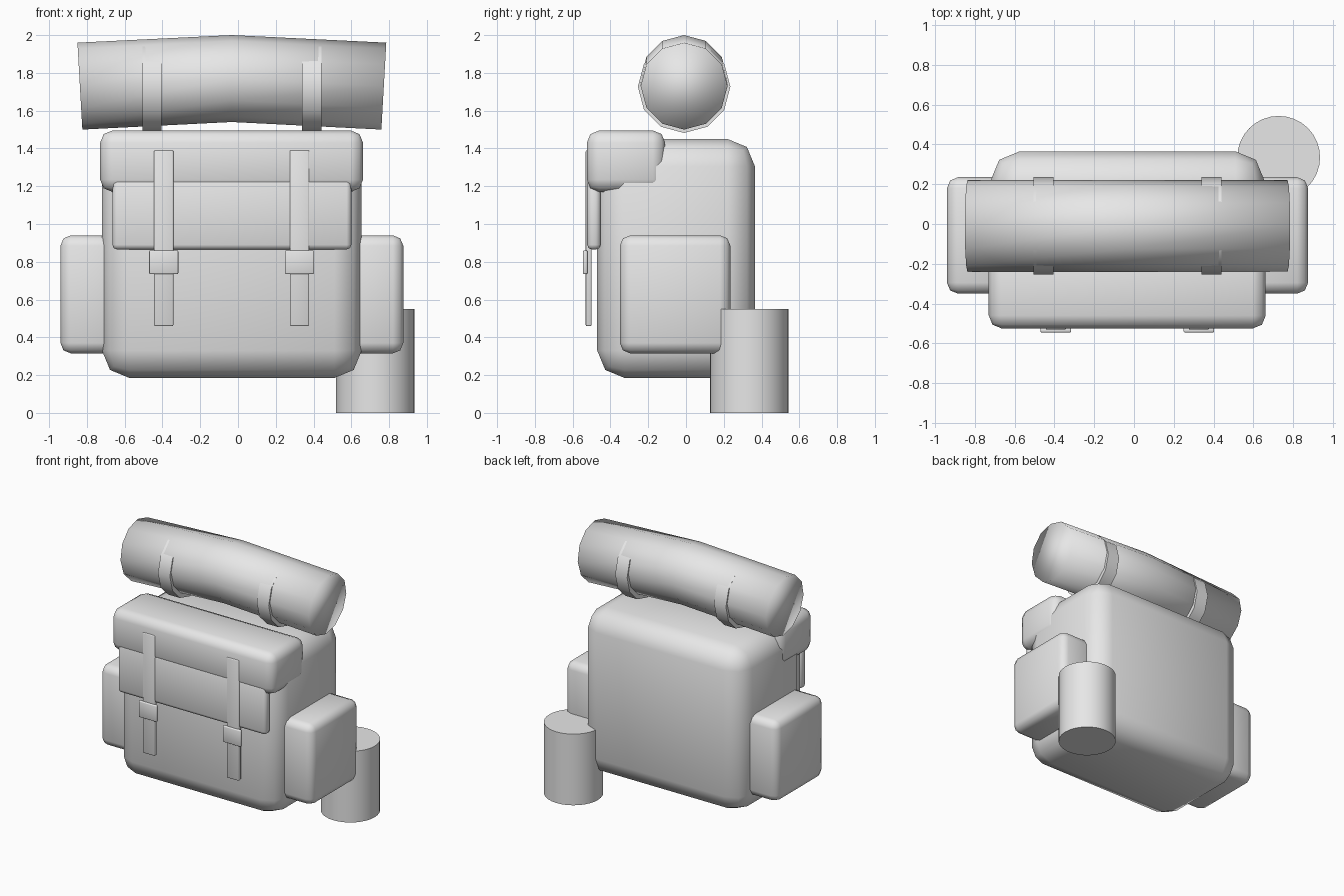
import bpy, bmesh, math
from mathutils import Matrix, Vector

if "Cube" in bpy.data.objects:
    bpy.data.objects.remove(bpy.data.objects["Cube"])

grey = bpy.data.materials.new("grey canvas")
grey.diffuse_color = (0.8, 0.8, 0.8, 1)
grey.use_nodes = True
grey.node_tree.nodes["Principled BSDF"].inputs["Base Color"].default_value = grey.diffuse_color


def finish(name, bm, angle):
    bmesh.ops.recalc_face_normals(bm, faces=bm.faces[:])
    me = bpy.data.meshes.new(name)
    bm.to_mesh(me)
    bm.free()
    me.materials.append(grey)
    ob = bpy.data.objects.new(name, me)
    bpy.context.collection.objects.link(ob)
    bpy.ops.object.select_all(action='DESELECT')
    ob.select_set(True)
    bpy.context.view_layer.objects.active = ob
    bpy.ops.object.shade_smooth_by_angle(angle=math.radians(angle))
    return ob


def soft_box(name, x, y, z, bevel, segments=2):
    """Box between the given (min, max) ranges with rounded edges."""
    bm = bmesh.new()
    bmesh.ops.create_cube(bm, size=1)
    for v in bm.verts:
        v.co = Vector([(r[0] + r[1]) / 2 + c * (r[1] - r[0])
                       for c, r in zip(v.co, (x, y, z))])
    bmesh.ops.bevel(bm, geom=bm.edges[:], offset=bevel, segments=segments,
                    profile=0.5, affect='EDGES', clamp_overlap=True)
    return finish(name, bm, 60)


def rolled(name, rings, y, radius, angle, sides=12):
    """Tube along x; each ring is (x, z, lean), lean being the x shift at the top."""
    bm = bmesh.new()
    loops = []
    for x, z, lean in rings:
        loop = []
        for i in range(sides):
            a = 2 * math.pi * i / sides
            loop.append(bm.verts.new((x + lean * math.cos(a),
                                      y + radius * math.sin(a),
                                      z + radius * math.cos(a))))
        loops.append(loop)
    for a, b in zip(loops, loops[1:]):
        for i in range(sides):
            j = (i + 1) % sides
            bm.faces.new((a[i], a[j], b[j], b[i]))
    bm.faces.new(loops[0])
    bm.faces.new(loops[-1])
    return finish(name, bm, angle)


# Main bag, lid and front flap
soft_box("bag_body", (-0.72, 0.655), (-0.47, 0.365), (0.185, 1.45), 0.145)
soft_box("bag_lid", (-0.73, 0.662), (-0.525, -0.11), (1.17, 1.495), 0.065)
soft_box("front_flap", (-0.665, 0.60), (-0.523, -0.452), (0.865, 1.24), 0.025)

# Side pockets
soft_box("left_pocket", (-0.94, -0.60), (-0.35, 0.235), (0.315, 0.94), 0.055)
soft_box("right_pocket", (0.54, 0.875), (-0.35, 0.235), (0.315, 0.94), 0.055)

# Front straps with buckles
for side, x in (("left", -0.393), ("right", 0.326)):
    soft_box(side + "_strap", (x - 0.051, x + 0.051), (-0.531, -0.500), (0.46, 1.39), 0.006)
    soft_box(side + "_buckle", (x - 0.077, x + 0.077), (-0.545, -0.522), (0.735, 0.86), 0.006)

# Sagging bedroll and its bands
rolled("bedroll", [(-0.837, 1.73, -0.013), (-0.033, 1.77, 0), (0.772, 1.73, 0.013)],
       -0.01, 0.23, 180)
for side, x in (("left", -0.455), ("right", 0.39)):
    rolled(side + "_bedroll_band", [(x - 0.051, 1.727, 0), (x + 0.051, 1.727, 0)],
           -0.01, 0.245, 40)

# Bottle standing at the back right corner
bm = bmesh.new()
bmesh.ops.create_cone(bm, cap_ends=True, segments=32, radius1=0.208, radius2=0.208,
                      depth=0.55, matrix=Matrix.Translation((0.727, 0.335, 0.275)))
finish("bottle", bm, 30)
